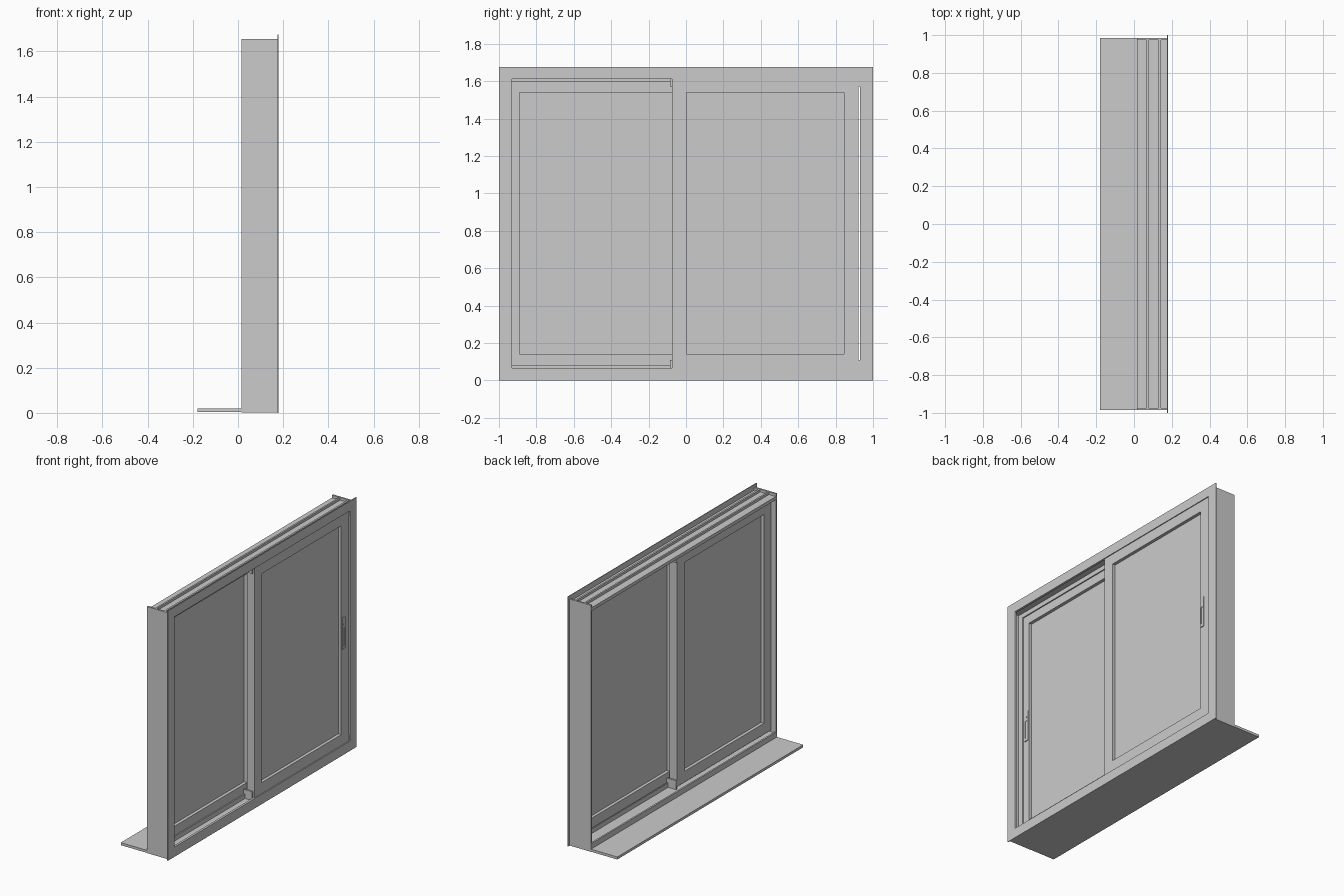
import bpy, bmesh
from mathutils import Matrix, Vector

if "Cube" in bpy.data.objects:
    bpy.data.objects.remove(bpy.data.objects["Cube"])


def boxes(name, parts):
    """One object from boxes given as (x0, x1, y0, y1, z0, z1)."""
    bm = bmesh.new()
    for x0, x1, y0, y1, z0, z1 in parts:
        m = Matrix.Translation(((x0 + x1) / 2, (y0 + y1) / 2, (z0 + z1) / 2))
        m = m @ Matrix.Diagonal((x1 - x0, y1 - y0, z1 - z0, 1))
        bmesh.ops.create_cube(bm, size=1, matrix=m)
    return finish(name, bm)


def finish(name, bm):
    bmesh.ops.recalc_face_normals(bm, faces=bm.faces)
    me = bpy.data.meshes.new(name)
    bm.to_mesh(me)
    bm.free()
    ob = bpy.data.objects.new(name, me)
    bpy.context.collection.objects.link(ob)
    return ob


def ring(name, x0, x1, outer, inner):
    """Rectangular frame in the YZ plane; outer/inner = (y0, y1, z0, z1)."""
    bm = bmesh.new()

    def loop(x, r):
        y0, y1, z0, z1 = r
        return [bm.verts.new((x, y, z)) for y, z in
                ((y0, z0), (y1, z0), (y1, z1), (y0, z1))]
    loops = [loop(x0, outer), loop(x1, outer), loop(x1, inner), loop(x0, inner)]
    for i in range(4):
        a, b = loops[i], loops[(i + 1) % 4]
        for j in range(4):
            k = (j + 1) % 4
            bm.faces.new((a[j], a[k], b[k], b[j]))
    return finish(name, bm)


def extrude_y(name, profile, y0, y1):
    """XZ profile swept along Y."""
    bm = bmesh.new()
    f = bm.faces.new([bm.verts.new((x, y0, z)) for x, z in profile])
    ext = bmesh.ops.extrude_face_region(bm, geom=[f])
    bmesh.ops.translate(bm, vec=Vector((0, y1 - y0, 0)),
                        verts=[v for v in ext["geom"] if isinstance(v, bmesh.types.BMVert)])
    return finish(name, bm)


W = 0.985          # half width of the frame body

# Interior trim flange and exterior sill board
ring("trim_flange", 0.175, 0.18, (-1, 1, 0, 1.675), (-0.93, 0.93, 0.066, 1.61))
boxes("sill_board", [(-0.18, 0.015, -W, W, 0.003, 0.02)])

# Bottom track with two guide rails
extrude_y("bottom_track", [
    (0.015, 0.002), (0.175, 0.002), (0.175, 0.066), (0.165, 0.066), (0.165, 0.05),
    (0.112, 0.05), (0.112, 0.08), (0.104, 0.08), (0.104, 0.05),
    (0.026, 0.05), (0.026, 0.056), (0.015, 0.056)], -W, W)

# Head track: shallow channels above, guide fin below
extrude_y("head_track", [
    (0.015, 1.615), (0.026, 1.615), (0.026, 1.625), (0.104, 1.625), (0.104, 1.595),
    (0.112, 1.595), (0.112, 1.625), (0.165, 1.625), (0.165, 1.61), (0.175, 1.61),
    (0.175, 1.637), (0.143, 1.637), (0.143, 1.653), (0.131, 1.653), (0.131, 1.637),
    (0.076, 1.637), (0.076, 1.653), (0.065, 1.653), (0.065, 1.637), (0.015, 1.637)],
    -W + 0.012, W - 0.012)

# Side jambs with guide fins
for side, s in (("left", -1), ("right", 1)):
    parts = [(0.015, 0.175, W - 0.012, W, 0.002, 1.655),
             (0.104, 0.112, 0.935, W - 0.01, 0.05, 1.63),
             (0.165, 0.175, 0.93, W - 0.01, 0.05, 1.63)]
    boxes(side + "_jamb", [(a, b, *sorted((s * c, s * d)), e, f)
                           for a, b, c, d, e, f in parts])

# Sliding sashes: frame, glass and recessed pull with lock
for name, x0, x1, y0, y1, hy in (("inner", 0.12, 0.174, -0.075, 0.922, 0.865),
                                 ("outer", 0.045, 0.10, -0.967, 0.03, -0.91)):
    z0, z1, stile = 0.066, 1.612, 0.077
    inner = (y0 + stile, y1 - stile, 0.14, 1.54)
    ring(name + "_sash", x0, x1, (y0, y1, z0, z1), inner)
    mid = (x0 + x1) / 2
    boxes(name + "_glass", [(mid - 0.006, mid + 0.006, inner[0] - 0.01, inner[1] + 0.01,
                             0.13, 1.55)])
    ring(name + "_pull_rim", x1 - 0.002, x1 + 0.005,
         (hy - 0.016, hy + 0.016, 0.71, 0.92), (hy - 0.009, hy + 0.009, 0.73, 0.85))
    boxes(name + "_pull_plate", [(x1 - 0.001, x1 + 0.002, hy - 0.012, hy + 0.012, 0.72, 0.86)])
    # Lock button
    bm = bmesh.new()
    m = Matrix.Translation((x1 + 0.003, hy, 0.875)) @ Matrix.Rotation(1.5708, 4, "Y")
    bmesh.ops.create_cone(bm, cap_ends=True, segments=16, radius1=0.007, radius2=0.007,
                          depth=0.006, matrix=m)
    finish(name + "_lock_button", bm)

# Draught blocks where the sashes meet, and corner stops at the right jamb
boxes("meeting_blocks", [(0.1, 0.165, -0.085, -0.075, a, b)
                         for a, b in ((0.05, 0.11), (1.57, 1.625))] +
      [(0.045, 0.115, 0.03, 0.04, a, b) for a, b in ((0.05, 0.11), (1.57, 1.625))])
boxes("corner_stops", [(0.12, 0.172, 0.922, 0.932, a, b)
                       for a, b in ((0.05, 0.11), (1.57, 1.625))])
